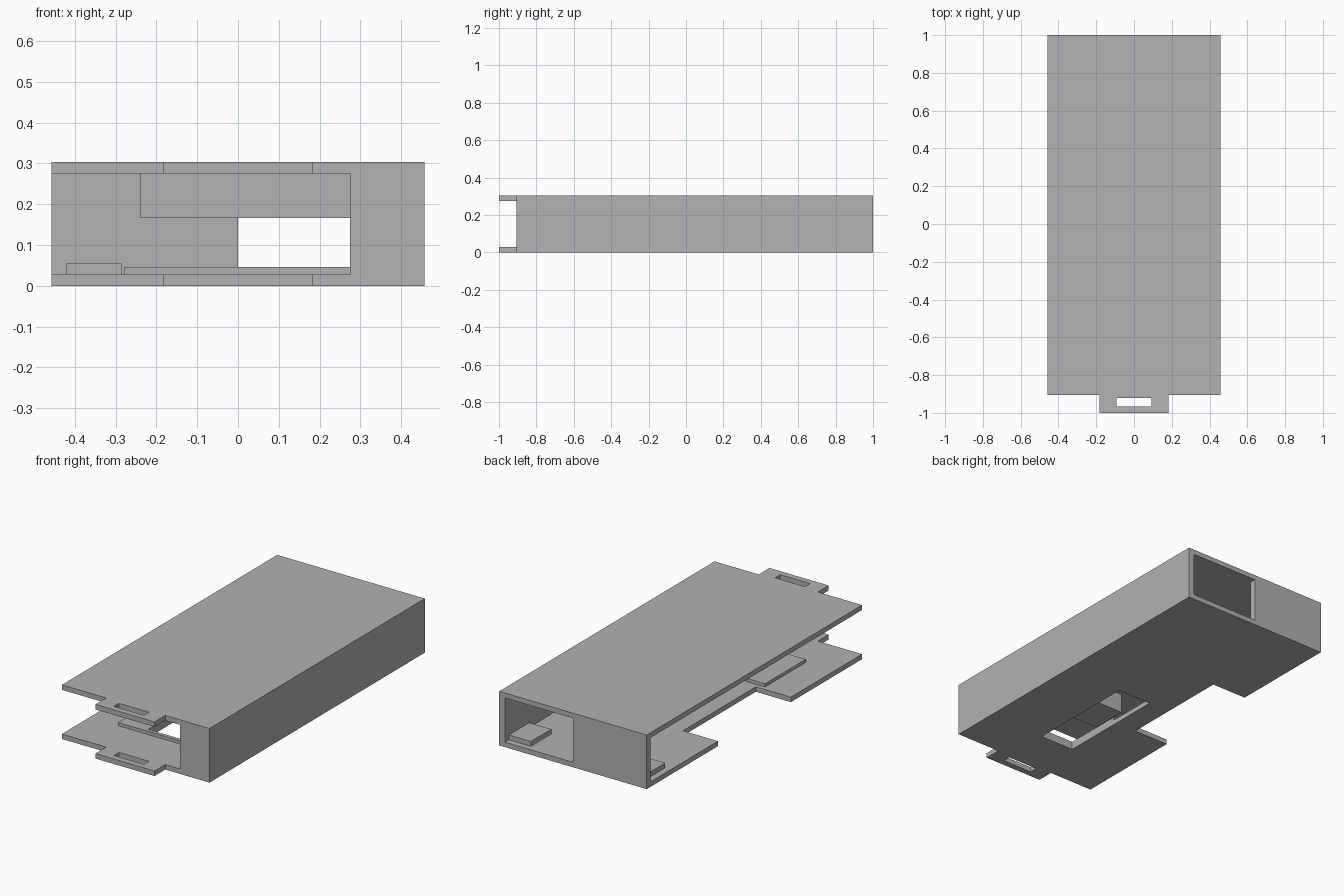
import bpy
import bmesh
import math

cube = bpy.data.objects.get("Cube")
if cube:
    bpy.data.objects.remove(cube, do_unlink=True)

grey = bpy.data.materials.new("plain grey")
grey.use_nodes = True
colour = (0.445, 0.445, 0.445, 1)
grey.diffuse_color = colour
grey.node_tree.nodes["Principled BSDF"].inputs["Base Color"].default_value = colour


def inside(rects, x, y):
    return any(x0 < x < x1 and y0 < y < y1 for x0, x1, y0, y1 in rects)


def slab(name, z0, z1, solids, holes=()):
    """Flat panel: union of rectangles minus rectangular holes, given thickness."""
    rects = list(solids) + list(holes)
    xs = sorted({v for r in rects for v in r[:2]})
    ys = sorted({v for r in rects for v in r[2:]})
    bm = bmesh.new()
    for xa, xb in zip(xs, xs[1:]):
        for ya, yb in zip(ys, ys[1:]):
            mx, my = (xa + xb) / 2, (ya + yb) / 2
            if inside(solids, mx, my) and not inside(holes, mx, my):
                corners = ((xa, ya), (xb, ya), (xb, yb), (xa, yb))
                bm.faces.new([bm.verts.new((x, y, z0)) for x, y in corners])
    bmesh.ops.remove_doubles(bm, verts=bm.verts, dist=0.0001)
    top = bmesh.ops.extrude_face_region(bm, geom=bm.faces[:])["geom"]
    for v in top:
        if isinstance(v, bmesh.types.BMVert):
            v.co.z = z1
    bmesh.ops.recalc_face_normals(bm, faces=bm.faces)
    bmesh.ops.dissolve_limit(bm, angle_limit=math.radians(1),
                             verts=bm.verts, edges=bm.edges)
    mesh = bpy.data.meshes.new(name)
    bm.to_mesh(mesh)
    bm.free()
    mesh.materials.append(grey)
    ob = bpy.data.objects.new(name, mesh)
    bpy.context.collection.objects.link(ob)
    return ob


# Main dimensions
HALF, FRONT, BACK = 0.457, -0.905, 1.0
HEIGHT, SKIN, WALL = 0.303, 0.028, 0.035
CEILING = HEIGHT - SKIN

body = (-HALF, HALF, FRONT, BACK)
tab = (-0.183, 0.183, -1.0, FRONT)
tab_slot = (-0.093, 0.093, -0.965, -0.92)
floor_window = (-0.108, 0.102, -0.64, 0.0)
side_notch = (-HALF, -0.24, -0.275, 0.37)

# Top and bottom panels with slotted front tabs
slab("top_panel", CEILING, HEIGHT, [body, tab], [tab_slot])
slab("bottom_panel", 0, SKIN, [body, tab], [tab_slot, floor_window, side_notch])

# Upright walls: closed side, partial front and partial back
slab("walls", SKIN, CEILING, [
    (HALF - WALL, HALF, FRONT, BACK),
    (0.275, HALF, FRONT, FRONT + WALL),
    (-HALF, 0.0, BACK - WALL, BACK),
])

# Raised frame around the floor window
slab("window_frame", SKIN, 0.046, [(-0.28, 0.28, -0.66, -0.3)], [floor_window])

# Block hanging from the ceiling
slab("ceiling_block", 0.166, CEILING, [(-0.24, 0.3, -0.6, -0.39)])

# Pads in the two back corners
for side, x in (("left", 0.353), ("right", -0.353)):
    slab(side + "_corner_pad", SKIN, 0.055,
         [(x - 0.068, x + 0.068, 0.785, BACK - WALL)])
